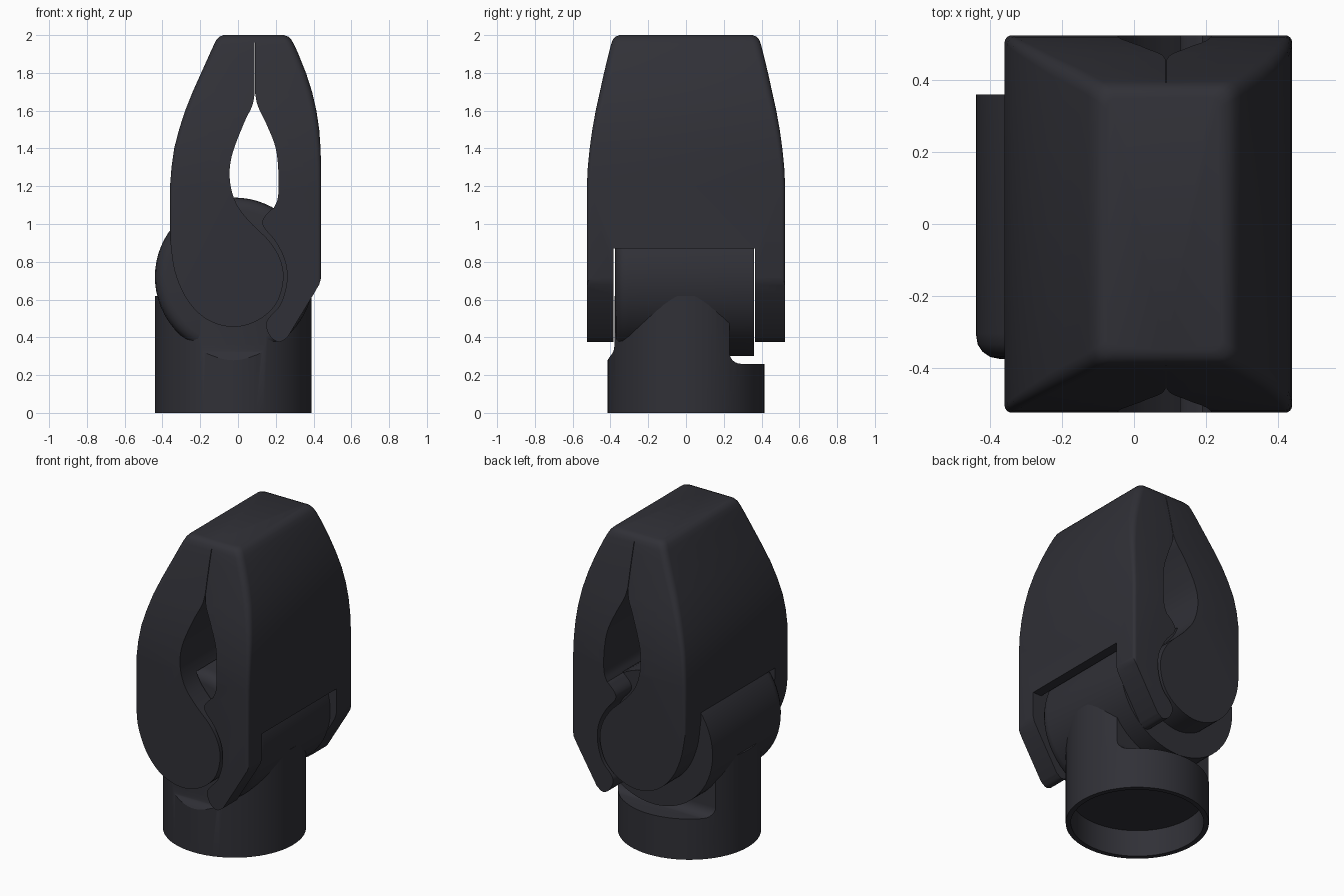
import bpy, bmesh, math
from mathutils import Vector

if "Cube" in bpy.data.objects:
    bpy.data.objects.remove(bpy.data.objects["Cube"])

mat = bpy.data.materials.new("charcoal plastic")
mat.diffuse_color = (0.03, 0.03, 0.038, 1)
mat.use_nodes = True
mat.node_tree.nodes["Principled BSDF"].inputs["Base Color"].default_value = mat.diffuse_color


def loft(name, rings):
    """Skin a list of equal-length rings and cap both ends."""
    bm = bmesh.new()
    vs = [[bm.verts.new(p) for p in r] for r in rings]
    n = len(rings[0])
    for a, b in zip(vs, vs[1:]):
        for i in range(n):
            j = (i + 1) % n
            bm.faces.new((a[i], a[j], b[j], b[i]))
    bm.faces.new(vs[0])
    bm.faces.new(vs[-1])
    bmesh.ops.recalc_face_normals(bm, faces=bm.faces[:])
    me = bpy.data.meshes.new(name)
    bm.to_mesh(me)
    bm.free()
    me.materials.append(mat)
    ob = bpy.data.objects.new(name, me)
    bpy.context.collection.objects.link(ob)
    return ob


def prism_y(name, prof, y0, y1):
    return loft(name, [[(x, y, z) for x, z in prof] for y in (y0, y1)])


def prism_x(name, prof, x0, x1):
    return loft(name, [[(x, y, z) for y, z in prof] for x in (x0, x1)])


def disc(name, cx, r, z0, z1):
    ring = [(cx + r * math.cos(i * math.tau / 64), r * math.sin(i * math.tau / 64)) for i in range(64)]
    return loft(name, [[(x, y, z) for x, y in ring] for z in (z0, z1)])


def boolean(ob, cutter, op):
    bpy.context.view_layer.objects.active = ob
    m = ob.modifiers.new("b", 'BOOLEAN')
    m.object, m.operation, m.solver = cutter, op, 'EXACT'
    bpy.ops.object.modifier_apply(modifier=m.name)
    bpy.data.objects.remove(cutter)


def smooth(ob, angle=30):
    bpy.ops.object.select_all(action='DESELECT')
    ob.select_set(True)
    bpy.context.view_layer.objects.active = ob
    bpy.ops.object.shade_smooth_by_angle(angle=math.radians(angle))


def spline(pts, n=5):
    """Catmull-Rom curve through the points."""
    p = [Vector(q) for q in pts]
    p = [2 * p[0] - p[1]] + p + [2 * p[-1] - p[-2]]
    out = []
    for a, b, c, d in zip(p, p[1:], p[2:], p[3:]):
        for k in range(n):
            t = k / n
            out.append(tuple(0.5 * (2 * b + (c - a) * t + (2 * a - 5 * b + 4 * c - d) * t * t
                                    + (3 * b - a - 3 * c + d) * t ** 3)))
    return out + [tuple(pts[-1])]


def arc(cx, cz, r, a0, a1, n):
    return [(cx + r * math.cos(math.radians(a0 + (a1 - a0) * i / n)),
             cz + r * math.sin(math.radians(a0 + (a1 - a0) * i / n))) for i in range(n + 1)]


# Outer jaw body: rounded rectangles (z, left, right, half depth, corner radius)
SECTIONS = [(0.3, -.36, .44, .525, .02), (1.2, -.36, .44, .525, .02), (1.3, -.352, .44, .52, .022),
            (1.4, -.338, .437, .51, .025), (1.5, -.312, .43, .496, .03), (1.6, -.28, .415, .478, .033),
            (1.7, -.24, .392, .456, .037), (1.8, -.195, .36, .434, .04), (1.9, -.15, .32, .41, .04),
            (1.95, -.127, .297, .397, .04), (1.975, -.114, .283, .388, .04),
            (1.992, -.098, .266, .373, .035), (2.0, -.077, .243, .352, .03)]


def jaw_hull(name):
    rings = []
    for z, l, r, w, c in SECTIONS:
        ring = []
        for cx, cy, a in ((r - c, w - c, 0), (l + c, w - c, 90), (l + c, c - w, 180), (r - c, c - w, 270)):
            ring += [(x, y, z) for x, y in arc(cx, cy, c, a, a + 90, 4)]
        rings.append(ring)
    return loft(name, rings)


# Inside shapes of the two jaws, seen from the front
left_prof = (spline([(-.36, .92), (-.335, .75), (-.27, .6), (-.165, .495), (-.03, .455), (.1, .487),
                     (.2, .575), (.24, .7), (.225, .81), (.165, .91), (.06, 1.015), (-.01, 1.11),
                     (-.043, 1.23), (-.033, 1.36), (.03, 1.53), (.075, 1.625), (.088, 1.69)])
             + [(.088, 2.1), (-.6, 2.1), (-.6, .92)])
right_prof = ([(.6, 2.1), (.088, 2.1), (.088, 1.96), (.091, 1.96)]
              + spline([(.091, 1.69), (.105, 1.625), (.15, 1.53), (.2, 1.4), (.215, 1.25), (.211, 1.14), (.19, 1.085)])
              + spline([(.18, 1.08), (.135, 1.03), (.135, .985), (.2, .905), (.25, .8), (.258, .69),
                        (.225, .575), (.165, .505), (.148, .46), (.175, .4), (.22, .376), (.262, .4)])
              + [(.40, .628), (.43, .68), (.44, .715), (.6, .75)])

# Slot that clears the knuckle between the jaw cheeks
slot_prof = [(.6, 0), (.6, .87)] + arc(-.02, .72, .425, 20.7, 180, 40) + [(-.445, 0)]

for name, prof in (("left_jaw", left_prof), ("right_jaw", right_prof)):
    jaw = jaw_hull(name)
    boolean(jaw, prism_y("jaw_shape", prof, -.8, .8), 'INTERSECT')
    boolean(jaw, prism_y("slot", slot_prof, -.385, .365), 'DIFFERENCE')
    smooth(jaw)

# Knuckle: drum lying along y with a rounded front edge
KN = [(-.375, .355), (-.37, .38), (-.355, .402), (-.335, .415), (-.305, .42), (.36, .42)]
knuckle = loft("knuckle", [[(x, y, z) for x, z in arc(-.02, .72, r, 0, 354.375, 63)] for y, r in KN])
smooth(knuckle, 40)

# Socket base with the neck rising from it
neck_prof = ([(-.5, 0), (-.5, .27)]
             + spline([(-.42, .27), (-.405, .295), (-.385, .325), (-.378, .36)])
             + [(-.378, .62)] + arc(.12, .51, .11, 90, 0, 8)
             + arc(.29, .32, .06, 180, 270, 6) + [(.5, .26), (.5, 0)])
base = disc("socket_base", -.025, .415, 0, .8)
boolean(base, prism_x("neck_shape", neck_prof, -.6, .6), 'INTERSECT')
boolean(base, disc("socket_hole", -.025, .385, -.1, .17), 'DIFFERENCE')
smooth(base)
